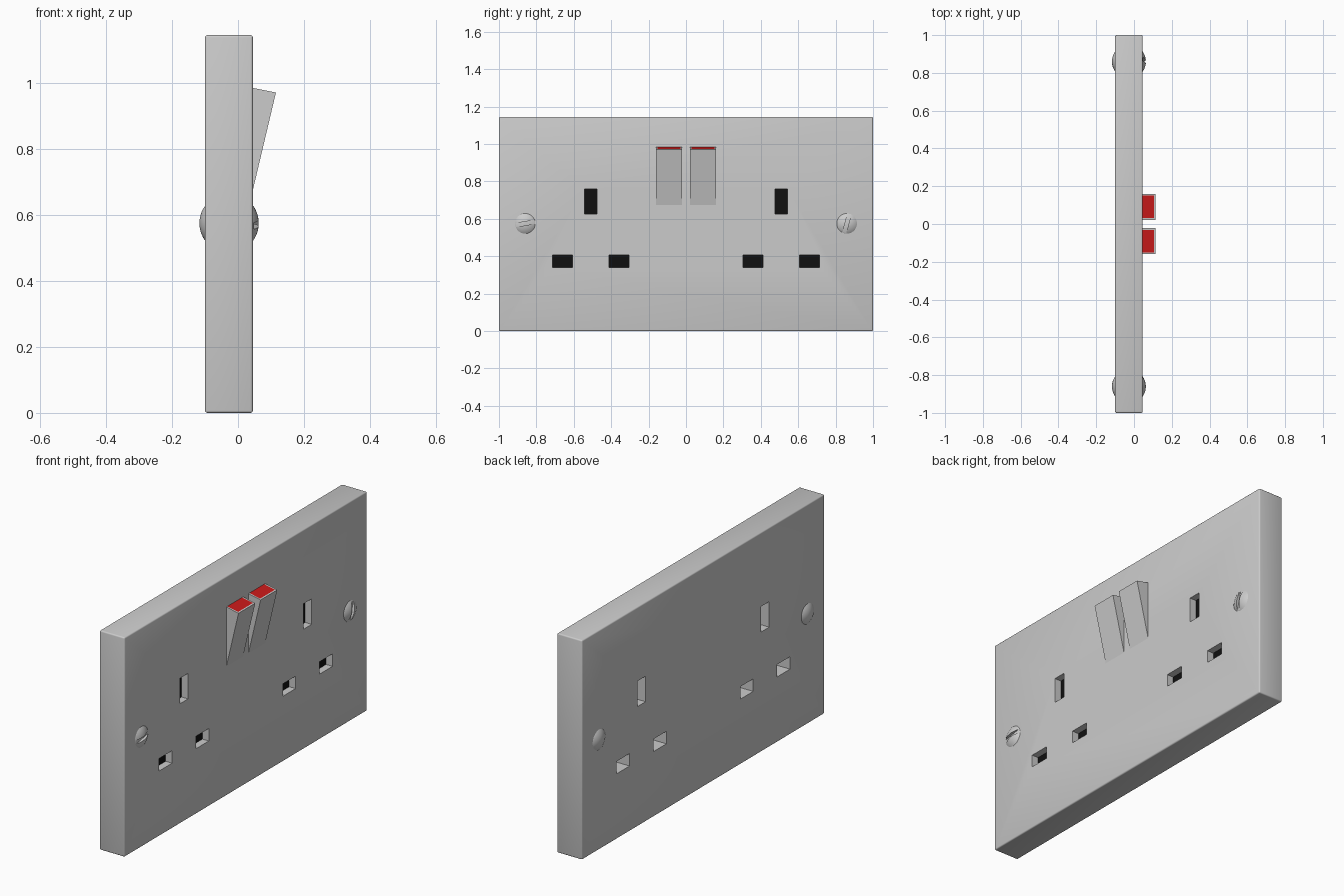
import bpy, bmesh
from math import radians
from mathutils import Matrix

if "Cube" in bpy.data.objects:
    bpy.data.objects.remove(bpy.data.objects["Cube"])

def material(name, rgb):
    m = bpy.data.materials.new(name)
    m.diffuse_color = (*rgb, 1)
    m.use_nodes = True
    m.node_tree.nodes["Principled BSDF"].inputs["Base Color"].default_value = m.diffuse_color
    return m

red = material("red", (0.6, 0.01, 0.01))
black = material("black", (0.005, 0.005, 0.005))

def add_object(name, bm, mat=None):
    me = bpy.data.meshes.new(name)
    bmesh.ops.recalc_face_normals(bm, faces=bm.faces)
    bm.to_mesh(me)
    bm.free()
    ob = bpy.data.objects.new(name, me)
    bpy.context.collection.objects.link(ob)
    if mat:
        me.materials.append(mat)
    return ob

def add_box(bm, x0, x1, y0, y1, z0, z1):
    mtx = Matrix.Translation(((x0 + x1) / 2, (y0 + y1) / 2, (z0 + z1) / 2))
    bmesh.ops.create_cube(bm, size=1, matrix=mtx @ Matrix.Diagonal((x1 - x0, y1 - y0, z1 - z0, 1)))

def cut(ob, cutter):
    mod = ob.modifiers.new("cut", 'BOOLEAN')
    mod.operation, mod.solver, mod.object = 'DIFFERENCE', 'EXACT', cutter
    bpy.context.view_layer.objects.active = ob
    bpy.ops.object.modifier_apply(modifier=mod.name)
    bpy.data.objects.remove(cutter)

def smooth(ob, angle=35):
    bpy.ops.object.select_all(action='DESELECT')
    ob.select_set(True)
    bpy.context.view_layer.objects.active = ob
    bpy.ops.object.shade_smooth_by_angle(angle=radians(angle))

# Pin slots as (y0, y1, z0, z1), mirrored for the two outlets
half = [(0.476, 0.543, 0.626, 0.759), (0.305, 0.411, 0.341, 0.406), (0.608, 0.715, 0.341, 0.406)]
slots = half + [(-b, -a, c, d) for a, b, c, d in half]

# Face plate with softened edges and slots through it
bm = bmesh.new()
add_box(bm, -0.10, 0.045, -1, 1, 0, 1.145)
bmesh.ops.bevel(bm, geom=bm.edges[:], offset=0.007, segments=3, profile=0.5, affect='EDGES')
plate = add_object("face_plate", bm)
bm = bmesh.new()
for s in slots:
    add_box(bm, -0.2, 0.2, *s)
cut(plate, add_object("slot_cutter", bm))
smooth(plate)

# Dark shutters recessed in the slots
bm = bmesh.new()
for s in slots:
    add_box(bm, 0.0, 0.008, *s)
add_object("slot_shutters", bm, black)

# Tilted rocker switches with a red inset on the top face
profile = [(0.0, 0.994), (0.115, 0.971), (0.045, 0.675), (0.03, 0.612), (0.0, 0.612)]
for name, y0 in (("rocker_left", -0.16), ("rocker_right", 0.022)):
    bm = bmesh.new()
    face = bm.faces.new([bm.verts.new((x, y0, z)) for x, z in profile])
    ext = bmesh.ops.extrude_face_region(bm, geom=[face])
    bmesh.ops.translate(bm, vec=(0, 0.138, 0),
                        verts=[v for v in ext["geom"] if isinstance(v, bmesh.types.BMVert)])
    bmesh.ops.recalc_face_normals(bm, faces=bm.faces)
    top = max(bm.faces, key=lambda f: f.normal.z)
    bmesh.ops.inset_region(bm, faces=[top], thickness=0.012)
    top.material_index = 1
    rocker = add_object(name, bm)
    rocker.data.materials.append(material("grey_" + name, (0.8, 0.8, 0.8)))
    rocker.data.materials.append(red)

# Domed fixing screws, slotted at different angles
for name, y, angle in (("screw_left", -0.86, 10), ("screw_right", 0.86, 75)):
    centre = Matrix.Translation((-0.027, y, 0.575))
    bm = bmesh.new()
    bmesh.ops.create_uvsphere(bm, u_segments=48, v_segments=24, radius=0.09,
                              matrix=centre @ Matrix.Rotation(radians(90), 4, 'Y'))
    screw = add_object(name, bm)
    bm = bmesh.new()
    add_box(bm, 0.075, 0.12, -0.1, 0.1, -0.01, 0.01)
    bm.transform(centre @ Matrix.Rotation(radians(angle), 4, 'X'))
    cut(screw, add_object("screw_cutter", bm))
    smooth(screw)
